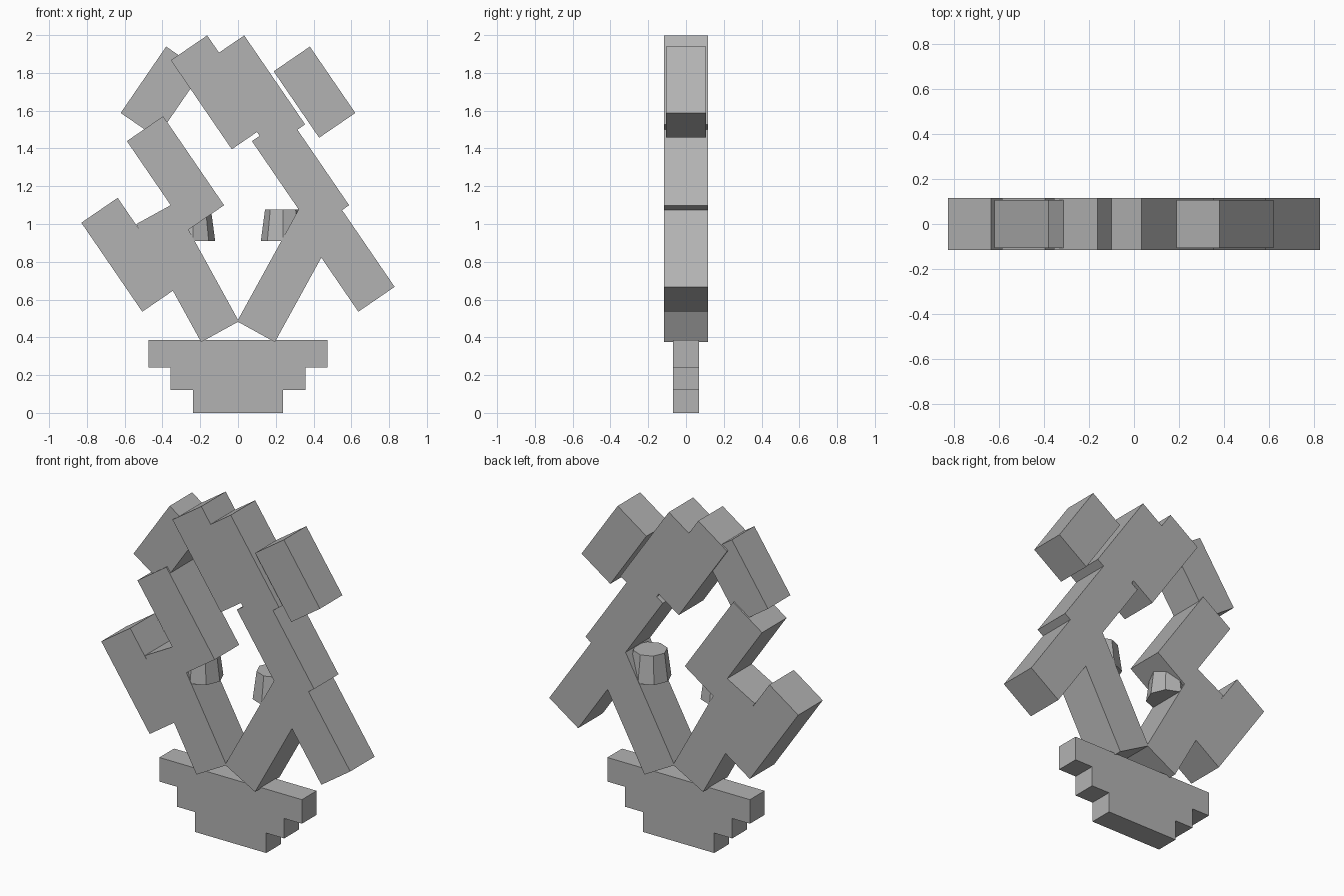
import bpy
from math import radians

cube = bpy.data.objects.get("Cube")
if cube:
    bpy.data.objects.remove(cube, do_unlink=True)

# Single grey material
grey = bpy.data.materials.new("plain_grey")
grey.use_nodes = True
grey.diffuse_color = (0.45, 0.45, 0.45, 1)
grey.node_tree.nodes["Principled BSDF"].inputs["Base Color"].default_value = (0.45, 0.45, 0.45, 1)


def block(name, x, z, width, depth, length, tilt=0):
    """Box centred at (x, 0, z), its long axis leaning by tilt degrees."""
    bpy.ops.mesh.primitive_cube_add(size=1, location=(x, 0, z),
                                    rotation=(0, radians(tilt), 0))
    ob = bpy.context.object
    ob.name = name
    ob.scale = (width, depth, length)
    bpy.ops.object.transform_apply(location=False, rotation=False, scale=True)
    ob.data.materials.append(grey)


# Stepped base
for name, half, bottom, top in (("base_foot", 0.237, 0, 0.12),
                                ("base_middle", 0.357, 0.12, 0.24),
                                ("base_top", 0.475, 0.24, 0.385)):
    block(name, 0, (bottom + top) / 2, half * 2, 0.14, top - bottom)

# Parallel leaning beams forming the ring
LEAN = -34.4
THICK = 0.233
for name, x, z in (("crown_beam_right", -0.098, 1.697),
                   ("crown_beam_left", 0.098, 1.697),
                   ("middle_beam_right", -0.331, 1.269),
                   ("middle_beam_left", 0.331, 1.269),
                   ("lower_beam_right", -0.572, 0.837),
                   ("lower_beam_left", 0.572, 0.837)):
    block(name, x, z, THICK, THICK, 0.571, LEAN)

# Mirrored pairs: shoulder blocks, V-shaped supports and tapered pegs
for side, s in (("left", 1), ("right", -1)):
    block("shoulder_block_" + side, s * 0.405, 1.698, 0.232, 0.214, 0.426, s * LEAN)
    block("support_" + side, s * 0.267, 0.742, 0.228, THICK, 0.713, s * 28.8)
    bpy.ops.mesh.primitive_cone_add(vertices=8, radius1=0.117, radius2=0.095,
                                    depth=0.165, location=(s * 0.238, 0, 0.993))
    peg = bpy.context.object
    peg.name = "peg_" + side
    peg.data.materials.append(grey)
